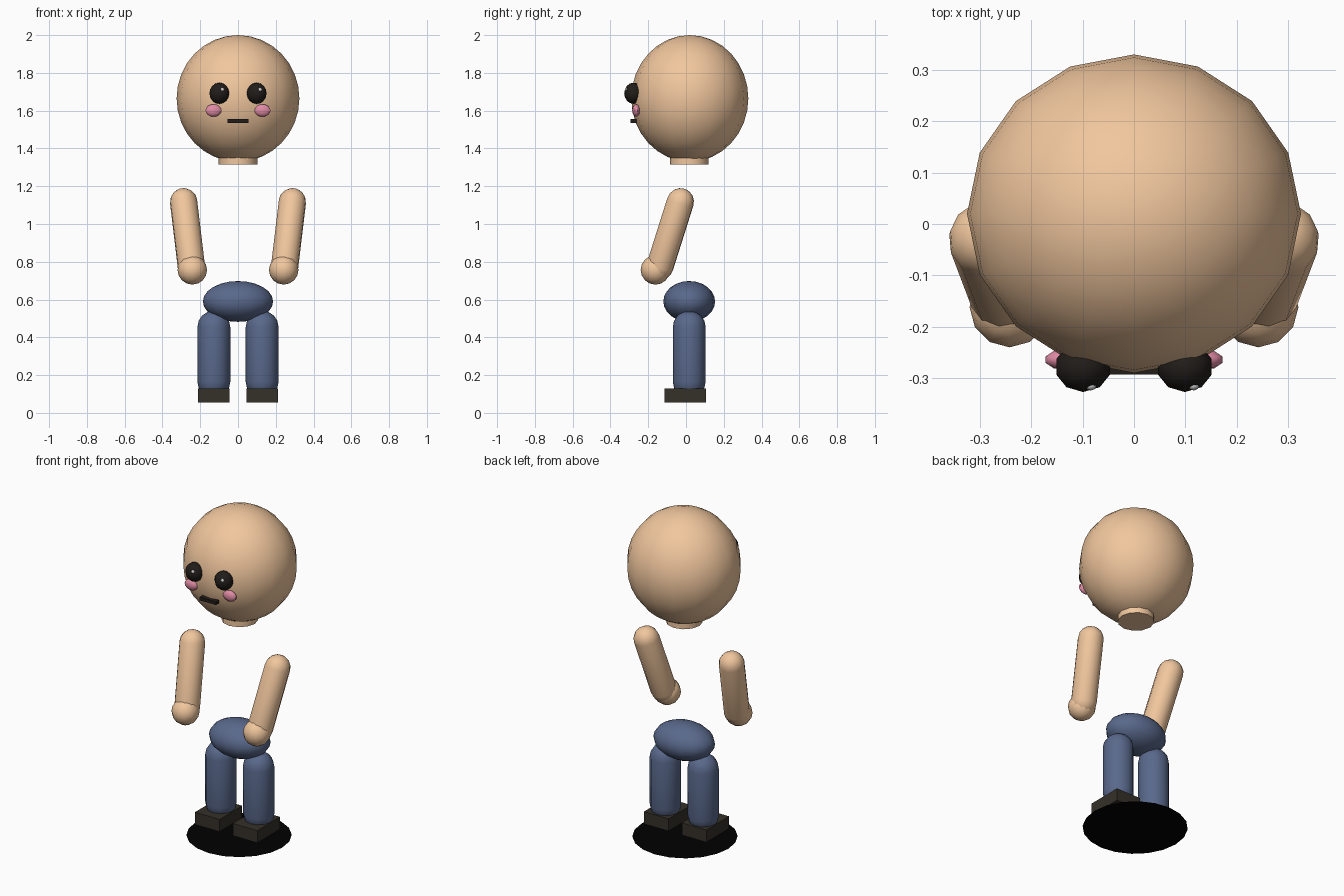
import bpy, bmesh, math
from mathutils import Vector, Matrix

if "Cube" in bpy.data.objects:
    bpy.data.objects.remove(bpy.data.objects["Cube"])


def mat(name, r, g, b):
    m = bpy.data.materials.new(name)
    m.diffuse_color = (r, g, b, 1)
    m.use_nodes = True
    m.node_tree.nodes["Principled BSDF"].inputs["Base Color"].default_value = m.diffuse_color
    return m


SKIN = mat("skin", 0.88, 0.57, 0.34)
DENIM = mat("denim", 0.10, 0.14, 0.26)
LEATHER = mat("leather", 0.035, 0.03, 0.022)
DARK = mat("dark", 0.015, 0.012, 0.01)
PINK = mat("pink", 0.75, 0.26, 0.38)
WHITE = mat("white", 1, 1, 1)
BLACK = mat("black", 0, 0, 0)


def finish(bm, name, material, smooth=True):
    bmesh.ops.recalc_face_normals(bm, faces=bm.faces)
    me = bpy.data.meshes.new(name)
    bm.to_mesh(me)
    bm.free()
    me.materials.append(material)
    ob = bpy.data.objects.new(name, me)
    bpy.context.collection.objects.link(ob)
    if smooth:
        bpy.ops.object.select_all(action='DESELECT')
        ob.select_set(True)
        bpy.context.view_layer.objects.active = ob
        bpy.ops.object.shade_smooth_by_angle(angle=math.radians(50))
    return ob


def ellipsoid(name, c, r, material, seg=12, rings=8):
    bm = bmesh.new()
    bmesh.ops.create_uvsphere(bm, u_segments=seg, v_segments=rings, radius=1)
    bm.transform(Matrix.Translation(c) @ Matrix.Diagonal((*r, 1)))
    return finish(bm, name, material)


def box(name, lo, hi, material):
    lo, hi = Vector(lo), Vector(hi)
    bm = bmesh.new()
    bmesh.ops.create_cube(bm, size=1)
    bm.transform(Matrix.Translation((lo + hi) / 2) @ Matrix.Diagonal((*(hi - lo), 1)))
    return finish(bm, name, material, False)


def capsule(name, a, b, r, material, seg=12, cap=4):
    # half profile revolved about z, then aimed from a to b
    a, b = Vector(a), Vector(b)
    length = (b - a).length
    bm = bmesh.new()
    pts = []
    for z0, start in ((0, -90), (length, 0)):
        for i in range(cap + 1):
            t = math.radians(start + 90 * i / cap)
            pts.append(bm.verts.new((r * math.cos(t), 0, z0 + r * math.sin(t))))
    edges = [bm.edges.new(p) for p in zip(pts, pts[1:])]
    bmesh.ops.spin(bm, geom=pts + edges, cent=(0, 0, 0), axis=(0, 0, 1),
                   angle=2 * math.pi, steps=seg)
    bmesh.ops.remove_doubles(bm, verts=bm.verts, dist=1e-4)
    rot = (b - a).to_track_quat('Z', 'Y').to_matrix().to_4x4()
    bm.transform(Matrix.Translation(a) @ rot)
    return finish(bm, name, material)


# head and neck
ellipsoid("head", (0, 0.02, 1.665), (0.325, 0.31, 0.335), SKIN, 16, 16)
bm = bmesh.new()
bmesh.ops.create_cone(bm, cap_ends=True, segments=12, radius1=0.102, radius2=0.102,
                      depth=0.09, matrix=Matrix.Translation((0, 0.017, 1.36)))
finish(bm, "neck", SKIN)

# mouth
box("mouth", (-0.055, -0.293, 1.536), (0.055, -0.262, 1.555), DARK)

for s, side in ((-1, "right"), (1, "left")):
    # face details
    ellipsoid(f"{side}_eye", (s * 0.099, -0.278, 1.692), (0.055, 0.049, 0.056), DARK, 10, 8)
    ellipsoid(f"{side}_eye_glint", (s * 0.1 + 0.016, -0.315, 1.711), (0.011, 0.009, 0.011), WHITE, 8, 6)
    ellipsoid(f"{side}_cheek", (s * 0.13, -0.264, 1.601), (0.044, 0.021, 0.033), PINK, 10, 8)
    # arm and hand
    capsule(f"{side}_arm", (s * 0.247, -0.138, 0.775), (s * 0.288, -0.03, 1.117), 0.073, SKIN)
    ellipsoid(f"{side}_hand", (s * 0.242, -0.162, 0.757), (0.078, 0.078, 0.078), SKIN)
    # leg and shoe
    capsule(f"{side}_leg", (s * 0.128, 0.017, 0.165), (s * 0.128, 0.017, 0.454), 0.087, DENIM)
    box(f"{side}_shoe", (s * 0.128 - 0.083, -0.115, 0.055), (s * 0.128 + 0.083, 0.105, 0.13), LEATHER)

# hips
ellipsoid("hips", (0, 0.017, 0.59), (0.186, 0.137, 0.108), DENIM, 16, 12)

# flat disc under the feet
bm = bmesh.new()
bmesh.ops.create_circle(bm, cap_ends=True, segments=20, radius=0.292,
                        matrix=Matrix.Translation((0, 0.01, 0)))
finish(bm, "ground_shadow_disc", BLACK, False)
